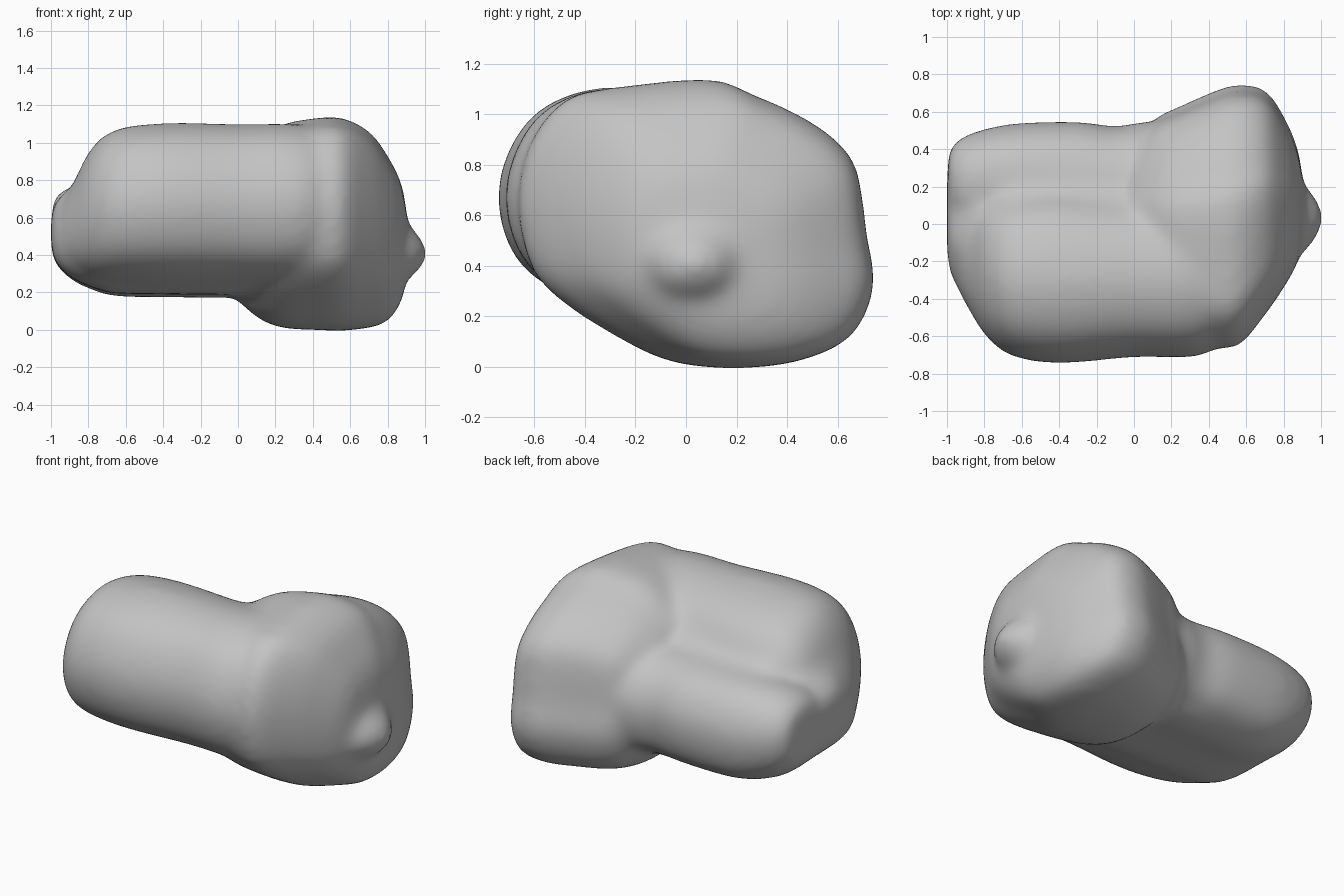
import bpy, bmesh
from mathutils import Vector

cube = bpy.data.objects.get("Cube")
if cube:
    bpy.data.objects.remove(cube)


def spline(points, steps, closed):
    """Smooth curve through the points, any dimension."""
    pts = [Vector(p) for p in points]
    n = len(pts)
    out = []
    for i in range(n if closed else n - 1):
        if closed:
            a, b, c, d = (pts[(i + k) % n] for k in (-1, 0, 1, 2))
        else:
            a, b, c, d = (pts[min(max(i + k, 0), n - 1)] for k in (-1, 0, 1, 2))
        for s in range(steps):
            t = s / steps
            out.append(b + (c - a) * (t / 2) + (a * 2 - b * 5 + c * 4 - d) * (t * t / 2)
                       + (b * 3 - a - c * 3 + d) * (t ** 3 / 2))
    if not closed:
        out.append(pts[-1])
    return out


def lobe(bm, outline, centre, stations):
    """Loft a y-z outline along x; a station is x, scale y, scale z, shift y, shift z."""
    ring = spline(outline, 6, True)
    mid = Vector(centre)
    sizes = spline([s[:3] for s in stations], 5, False)
    shifts = spline([s[3:] for s in stations], 5, False)
    loops = []
    for (x, sy, sz), (dy, dz) in zip(sizes, shifts):
        loops.append([bm.verts.new((x, mid.x + dy + (p.x - mid.x) * sy,
                                    mid.y + dz + (p.y - mid.y) * sz)) for p in ring])
    n = len(ring)
    faces = [bm.faces.new(loops[0]), bm.faces.new(loops[-1][::-1])]
    for a, b in zip(loops, loops[1:]):
        for i in range(n):
            j = (i + 1) % n
            faces.append(bm.faces.new((a[i], b[i], b[j], a[j])))
    bmesh.ops.recalc_face_normals(bm, faces=faces)


bm = bmesh.new()

# Large block at the left end
lobe(bm,
     [(-.71, .65), (-.66, .4), (-.53, .26), (-.3, .12), (-.1, .03), (.12, 0), (.4, .02),
      (.64, .12), (.74, .32), (.71, .52), (.67, .78), (.58, .9), (.42, 1), (.25, 1.07),
      (.08, 1.13), (-.3, 1.1), (-.52, 1.05), (-.66, .88)],
     (.02, .57),
     [(0, .5, .68, .03, -.02), (.12, .74, .86, .01, -.02), (.25, .84, .96, 0, -.01),
      (.4, .92, .99, .01, 0), (.55, .96, 1, .03, 0), (.7, .82, .92, .1, -.03),
      (.8, .62, .77, .1, -.08), (.87, .42, .55, .08, -.1), (.9, .2, .28, .06, -.12)])

# Front lobe running the whole length
lobe(bm,
     [(-.74, .65), (-.66, .42), (-.45, .28), (-.1, .2), (.1, .32), (.2, .65), (.14, .86),
      (-.02, 1.03), (-.3, 1.1), (-.55, 1.03), (-.69, .87)],
     (-.27, .65),
     [(-.97, .25, .24, .18, -.17), (-.94, .4, .36, .12, -.15), (-.87, .6, .57, .08, -.11),
      (-.78, .8, .82, .04, -.05), (-.65, .94, .95, .01, -.01), (-.4, 1, 1, 0, 0),
      (0, .93, .99, 0, 0), (.38, .9, .96, 0, 0), (.55, .5, .6, 0, 0)])

# Lower back lobe
lobe(bm,
     [(-.05, .4), (.1, .2), (.36, .21), (.5, .32), (.54, .55), (.44, .74), (.25, .8),
      (.03, .72)],
     (.25, .48),
     [(-.99, .48, .4, -.02, .05), (-.97, .64, .57, -.02, .05), (-.88, .85, .8, -.02, .03),
      (-.65, 1, 1, -.01, 0), (-.3, 1, 1, 0, 0), (-.1, .95, .98, -.01, 0),
      (.1, 1, .95, 0, 0), (.5, .8, .8, 0, 0)])

# Core that fills the valley between the two lobes and bulges at the right end
lobe(bm,
     [(-.4, .6), (-.32, .25), (.05, .195), (.34, .21), (.42, .5), (.36, .76), (.18, .82),
      (.02, .95), (-.2, .95)],
     (.03, .52),
     [(-.995, .55, .28, .03, -.01), (-.96, .8, .45, .01, -.03), (-.87, .95, .65, 0, -.04),
      (-.75, .98, .83, 0, -.03), (-.6, 1, 1, 0, 0), (.2, 1, 1, 0, 0), (.5, .8, .8, 0, 0)])

# Soft cone-shaped knob on the left end
lobe(bm,
     [(-.17, .41), (-.11, .29), (.03, .24), (.17, .29), (.23, .41), (.17, .53),
      (.03, .58), (-.11, .53)],
     (.03, .41),
     [(.7, 1.3, 1.3, 0, .06), (.84, 1.15, 1.15, 0, .03), (.9, .92, .88, 0, .01),
      (.96, .62, .58, 0, 0), (.995, .32, .3, 0, 0), (1.005, .1, .1, 0, 0)])

mesh = bpy.data.meshes.new("rounded_body")
bm.to_mesh(mesh)
bm.free()
body = bpy.data.objects.new("rounded_body", mesh)
bpy.context.collection.objects.link(body)

# Fuse the lobes, soften the joins and regain the softened thickness
fuse = body.modifiers.new("fuse", 'REMESH')
fuse.mode = 'VOXEL'
fuse.voxel_size = .025
fuse.use_smooth_shade = True
soften = body.modifiers.new("soften", 'SMOOTH')
soften.factor = .5
soften.iterations = 30
regain = body.modifiers.new("regain", 'DISPLACE')
regain.mid_level = 0
regain.strength = .005

# Plain grey
grey = bpy.data.materials.new("plain_grey")
grey.use_nodes = True
colour = (.55, .55, .55, 1)
grey.diffuse_color = colour
grey.node_tree.nodes["Principled BSDF"].inputs["Base Color"].default_value = colour
mesh.materials.append(grey)
